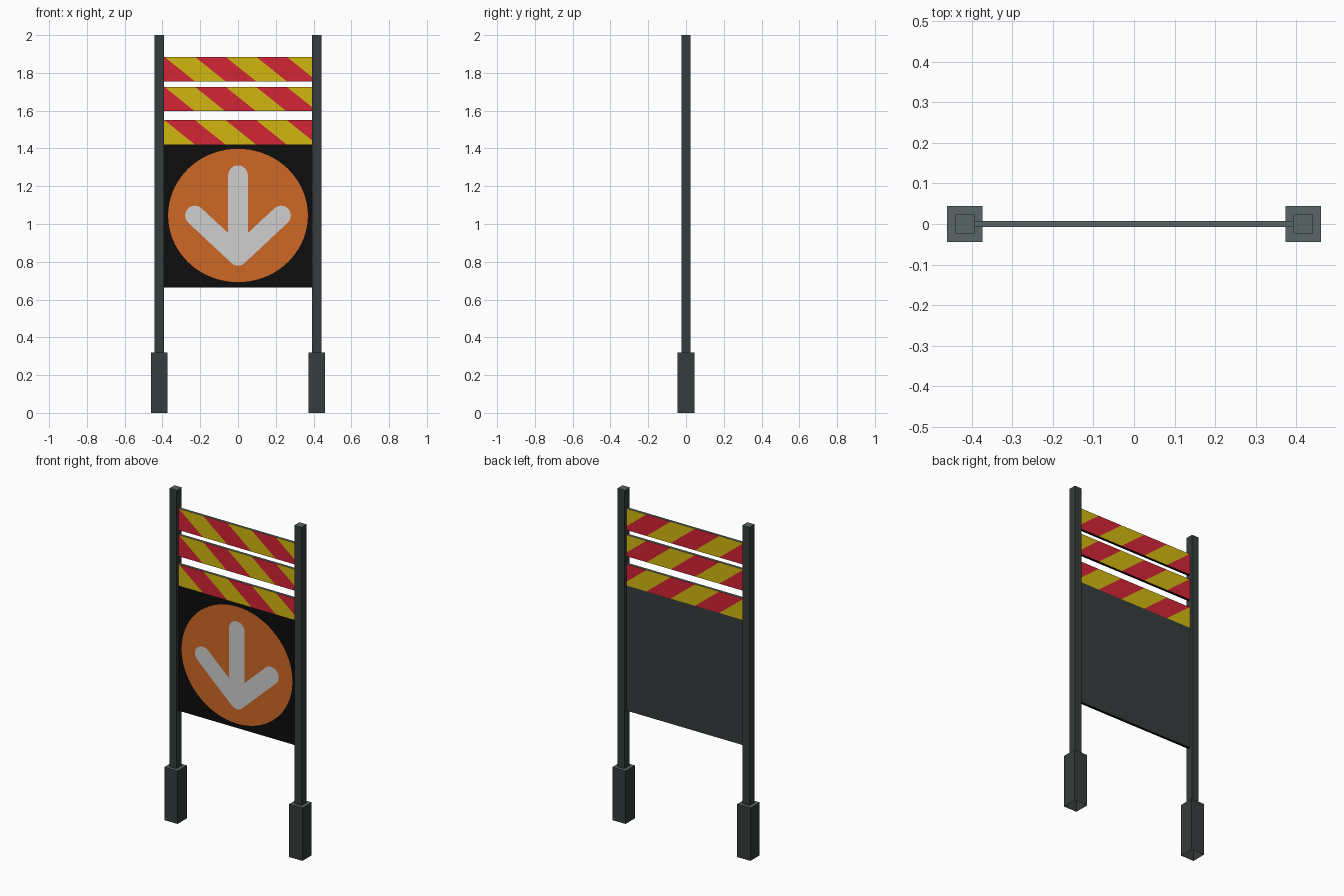
import bpy, bmesh, math
from mathutils import Vector

if "Cube" in bpy.data.objects:
    bpy.data.objects.remove(bpy.data.objects["Cube"])


def material(name, r, g, b):
    m = bpy.data.materials.new(name)
    m.diffuse_color = (r, g, b, 1)
    m.use_nodes = True
    m.node_tree.nodes["Principled BSDF"].inputs["Base Color"].default_value = m.diffuse_color
    return m


DARK = material("dark grey metal", 0.038, 0.045, 0.045)
LIGHT = material("light grey top edges", 0.10, 0.132, 0.132)
BLACK = material("black panel", 0.004, 0.004, 0.004)
YELLOW = material("stripe yellow", 0.64, 0.47, 0.005)
RED = material("stripe red", 0.65, 0.018, 0.035)
ORANGE = material("disc orange", 0.62, 0.137, 0.018)
WHITE = material("arrow white", 0.62, 0.62, 0.62)


def finish(name, bm, mats):
    mesh = bpy.data.meshes.new(name)
    bm.to_mesh(mesh)
    bm.free()
    for m in mats:
        mesh.materials.append(m)
    ob = bpy.data.objects.new(name, mesh)
    bpy.context.collection.objects.link(ob)
    return ob


def box_bm(x0, x1, y0, y1, z0, z1):
    bm = bmesh.new()
    bmesh.ops.create_cube(bm, size=1)
    for v in bm.verts:
        v.co = ((x0 + x1) / 2 + v.co.x * (x1 - x0),
                (y0 + y1) / 2 + v.co.y * (y1 - y0),
                (z0 + z1) / 2 + v.co.z * (z1 - z0))
    bm.normal_update()
    return bm


def square_tube(name, x, half, z0, z1):
    # open at the bottom, lighter on top
    bm = box_bm(x - half, x + half, -half, half, z0, z1)
    bmesh.ops.delete(bm, geom=[f for f in bm.faces if f.normal.z < -0.5], context='FACES_ONLY')
    for f in bm.faces:
        f.material_index = 1 if f.normal.z > 0.5 else 0
    finish(name, bm, [DARK, LIGHT])


# Posts and foot sleeves
for side, label in ((-1, "left"), (1, "right")):
    square_tube(label + "_post", side * 0.417, 0.024, 0.32, 2.0)
    square_tube(label + "_foot_sleeve", side * 0.417, 0.044, 0.0, 0.32)

W, T = 0.394, 0.008            # half width and half thickness of the boards
SLOPE, STRIPE, START = 1.25, 0.162, -0.228


def striped_board(name, z0, z1, phase):
    bm = box_bm(-W, W, -T, T, z0, z1)
    for k in range(-3, 7):     # cut along the diagonal stripe edges
        bmesh.ops.bisect_plane(bm, geom=bm.verts[:] + bm.edges[:] + bm.faces[:],
                               plane_co=Vector((START + k * STRIPE, 0, z1)),
                               plane_no=Vector((1, 0, SLOPE)).normalized())
    bm.normal_update()
    for f in bm.faces:
        c = f.calc_center_median()
        if abs(f.normal.y) > 0.5:
            u = c.x - SLOPE * (z1 - c.z)
            f.material_index = (math.floor((u - START) / STRIPE) + phase) % 2
        else:
            f.material_index = 2 if f.normal.z > 0.5 else 3
    finish(name, bm, [RED, YELLOW, LIGHT, BLACK])


# Three striped boards, the lowest with swapped stripes
striped_board("top_striped_board", 1.755, 1.885, 0)
striped_board("middle_striped_board", 1.597, 1.726, 0)
striped_board("lower_striped_board", 1.42, 1.55, 1)

# Sign panel: black front and underside, grey back
bm = box_bm(-W, W, -T, T, 0.665, 1.42)
for f in bm.faces:
    f.material_index = 1 if f.normal.y > 0.5 else 0
finish("sign_panel", bm, [BLACK, DARK])


def plate(name, outline, y, mat):
    bm = bmesh.new()
    f = bm.faces.new([bm.verts.new((x, y, z)) for x, z in outline])
    f.normal_update()
    if f.normal.y > 0:
        f.normal_flip()
    finish(name, bm, [mat])


def arc(cx, cz, r, a0, a1, n=12):
    return [(cx + r * math.cos(a0 + (a1 - a0) * i / n),
             cz + r * math.sin(a0 + (a1 - a0) * i / n)) for i in range(n + 1)]


# Orange disc, slightly wider than high
disc = [(0.37 * math.cos(2 * math.pi * i / 72), 1.045 + 0.353 * math.sin(2 * math.pi * i / 72))
        for i in range(72)]
plate("sign_disc", disc, -T - 0.0015, ORANGE)

# Arrow: outline traced on the right half, then mirrored
R, TIP, END = 0.052, Vector((0, 0.832)), Vector((0.228, 1.045))
d = (END - TIP).normalized()
ang = math.atan2(d.y, d.x)
crotch_z = TIP.y + (R / d.x) + R * d.y / d.x
right = arc(*TIP, R, -math.pi / 2, ang - math.pi / 2, 5)
right += arc(*END, R, ang - math.pi / 2, ang + math.pi / 2)
right += [(R, crotch_z)]
right += arc(0, 1.258, R, 0, math.pi / 2, 8)
left = [(-x, z) for x, z in reversed(right[1:-1])]
plate("sign_arrow", right + left, -T - 0.003, WHITE)
